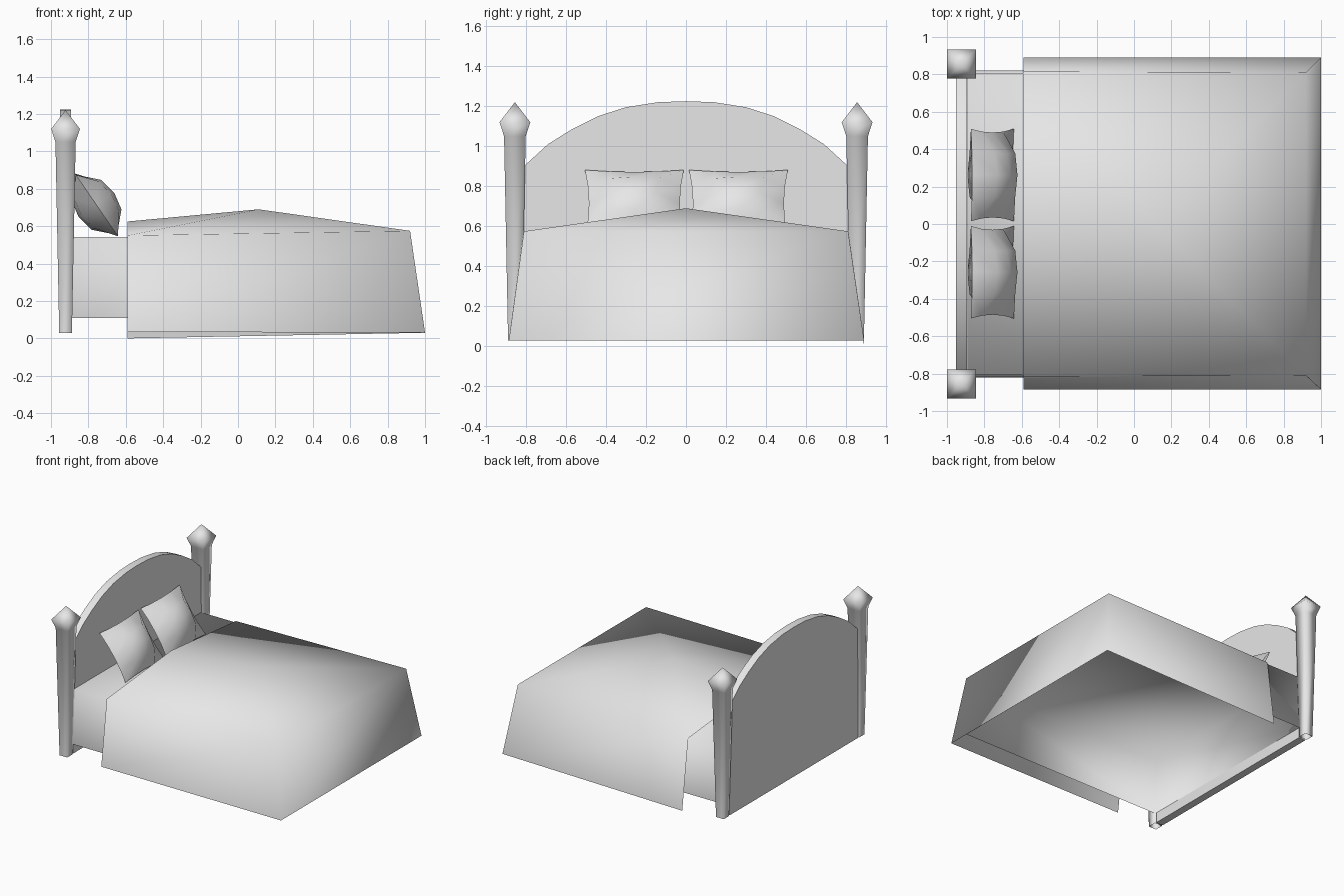
import bpy, bmesh, math
from mathutils import Vector

cube = bpy.data.objects.get("Cube")
if cube:
    bpy.data.objects.remove(cube, do_unlink=True)

grey = bpy.data.materials.new("plain_grey")
grey.use_nodes = True
colour = (0.8, 0.8, 0.8, 1)
grey.diffuse_color = colour
grey.node_tree.nodes["Principled BSDF"].inputs["Base Color"].default_value = colour


def make(name, verts, faces, angle=None):
    """Mesh object; angle None means smooth all over, otherwise edges above it stay sharp."""
    mesh = bpy.data.meshes.new(name)
    mesh.from_pydata([tuple(v) for v in verts], [], faces)
    bm = bmesh.new()
    bm.from_mesh(mesh)
    bmesh.ops.recalc_face_normals(bm, faces=bm.faces)
    # open shells must face upwards and outwards
    top = max(bm.faces, key=lambda f: f.calc_center_median().z)
    if top.normal.z < 0:
        bmesh.ops.reverse_faces(bm, faces=bm.faces)
    bm.to_mesh(mesh)
    bm.free()
    mesh.materials.append(grey)
    obj = bpy.data.objects.new(name, mesh)
    bpy.context.collection.objects.link(obj)
    bpy.ops.object.select_all(action='DESELECT')
    obj.select_set(True)
    bpy.context.view_layer.objects.active = obj
    if angle is None:
        bpy.ops.object.shade_smooth()
    else:
        bpy.ops.object.shade_smooth_by_angle(angle=math.radians(angle))
    return obj


def square_ring(x, y, z, half):
    return [(x + sx * half, y + sy * half, z)
            for sx, sy in ((-1, -1), (1, -1), (1, 1), (-1, 1))]


# Tapered square posts with pointed finials, open underneath
def post(name, y):
    x = -0.922
    verts = []
    for z, half in ((0.03, 0.034), (1.05, 0.054), (1.12, 0.077)):
        verts += square_ring(x, y, z, half)
    verts.append((x, y, 1.22))
    faces = [(r + i, r + (i + 1) % 4, r + 4 + (i + 1) % 4, r + 4 + i)
             for r in (0, 4) for i in range(4)]
    faces += [(8 + i, 8 + (i + 1) % 4, 12) for i in range(4)]
    make(name, verts, faces)


post("left_post", 0.855)
post("right_post", -0.855)

# Arched headboard panel
half_arch = [(0.81, 0.9), (0.69, 1.01), (0.57, 1.085), (0.44, 1.15), (0.3, 1.195), (0.14, 1.22)]
outline = [(0.81, 0.03)] + half_arch + [(0, 1.225)]
outline += [(-y, z) for y, z in reversed(half_arch)] + [(-0.81, 0.03)]
n = len(outline)
verts = [(x, y, z) for x in (-0.953, -0.892) for y, z in outline]
faces = [tuple(range(n)), tuple(range(n, 2 * n))]
faces += [(i, (i + 1) % n, n + (i + 1) % n, n + i) for i in range(n)]
make("headboard", verts, faces, 30)

# Mattress: box shell open underneath, a little narrower at the top
verts = [(x, s * y, z) for z, y in ((0.11, 0.82), (0.543, 0.806))
         for x, s in ((-0.89, -1), (0.91, -1), (0.91, 1), (-0.89, 1))]
faces = [(i, (i + 1) % 4, 4 + (i + 1) % 4, 4 + i) for i in range(4)] + [(4, 5, 6, 7)]
make("mattress", verts, faces)

# Blanket: peaked top with three hanging sides, open at the head
verts = [(-0.59, -0.815, 0.55), (0.92, -0.81, 0.575), (0.92, 0.81, 0.575), (-0.59, 0.815, 0.55),
         (-0.59, -0.885, 0.035), (1, -0.885, 0.03), (1, 0.89, 0.03), (-0.59, 0.89, 0),
         (-0.59, 0, 0.625), (0.11, 0, 0.69)]
faces = [(i, i + 1, 9) for i in range(3)] + [(3, 8, 9), (8, 0, 9)]
faces += [(i + 4, i + 5, i + 1, i) for i in range(3)]
make("blanket", verts, faces)


# Cushion-shaped pillows leaning on the headboard, pinched along their edges
def pillow(name, y):
    steps = 4
    centre = Vector((-0.757, y, 0.714))
    across = Vector((0, 1, 0))
    along = Vector((-0.566, 0, 0.825))
    out = Vector((0.825, 0, 0.566))
    verts, index, faces = [], {}, []
    for side in (1, -1):
        for i in range(steps + 1):
            for j in range(steps + 1):
                u, v = 2 * i / steps - 1, 2 * j / steps - 1
                rim = i in (0, steps) or j in (0, steps)
                if rim and side == -1:
                    index[side, i, j] = index[1, i, j]
                    continue
                puff = 0.115 * ((1 - u * u) * (1 - v * v)) ** 0.6
                index[side, i, j] = len(verts)
                verts.append(centre + across * u * (0.247 - 0.02 * (1 - v * v))
                             + along * v * (0.203 - 0.012 * (1 - u * u)) + out * puff * side)
        for i in range(steps):
            for j in range(steps):
                faces.append([index[side, i + a, j + b]
                              for a, b in ((0, 0), (1, 0), (1, 1), (0, 1))])
    make(name, verts, faces, 60)


pillow("left_pillow", 0.262)
pillow("right_pillow", -0.258)
